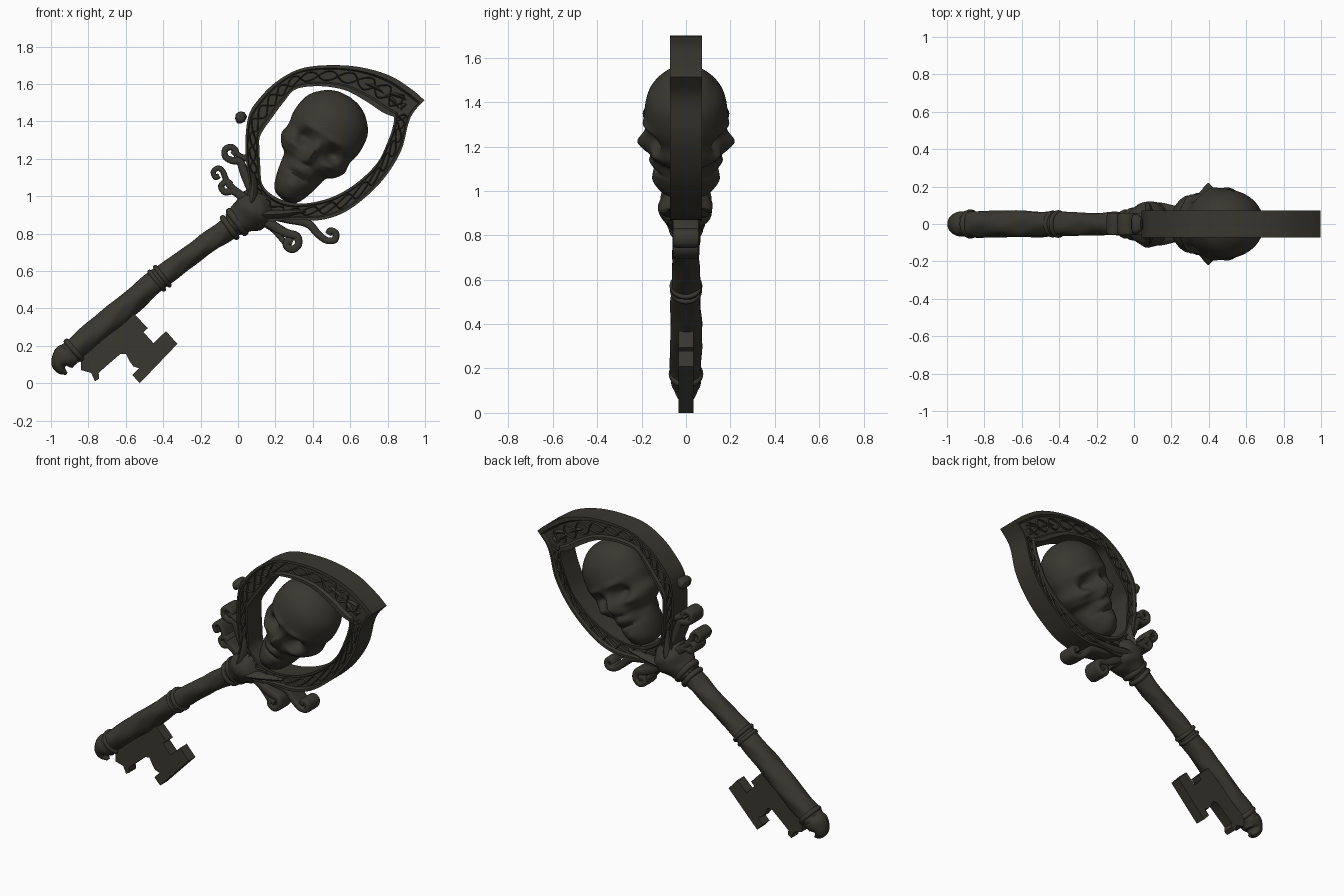
import bpy, bmesh, math
from mathutils import Vector

mat = bpy.data.materials.new("dark_iron")
mat.diffuse_color = (0.040, 0.038, 0.029, 1)


def finish(name, bm, angle=40):
    bmesh.ops.recalc_face_normals(bm, faces=bm.faces)
    me = bpy.data.meshes.new(name)
    bm.to_mesh(me)
    bm.free()
    me.materials.append(mat)
    me.shade_smooth()
    me.set_sharp_from_angle(angle=math.radians(angle))
    ob = bpy.data.objects.new(name, me)
    bpy.context.collection.objects.link(ob)
    return ob


def loft(name, rings, closed=False, angle=40):
    """Skin a list of equal-length rings; cap the ends unless closed."""
    bm = bmesh.new()
    vs = [[bm.verts.new(p) for p in r] for r in rings]
    n = len(vs[0])
    for i in range(len(vs) if closed else len(vs) - 1):
        a, b = vs[i], vs[(i + 1) % len(vs)]
        for j in range(n):
            k = (j + 1) % n
            bm.faces.new((a[j], a[k], b[k], b[j]))
    if not closed:
        bm.faces.new(vs[0])
        bm.faces.new(vs[-1])
    return finish(name, bm, angle)


def spline(pts, n):
    """Catmull-Rom through points of any dimension, n samples per span."""
    p = [Vector(q) for q in pts]
    p = [p[0] * 2 - p[1]] + p + [p[-1] * 2 - p[-2]]
    out = []
    for i in range(1, len(p) - 2):
        a, b, c, d = p[i - 1:i + 3]
        for k in range(n):
            t = k / n
            out.append(0.5 * (2 * b + (c - a) * t + (2 * a - 5 * b + 4 * c - d) * t * t
                              + (3 * b - a - 3 * c + d) * t ** 3))
    return out + [p[-2]]


def sweep(name, pts, n=8, sides=24, e=2, bark=0, angle=40):
    """Sweep a superellipse along an xz path of (x, z, half width, half depth)."""
    path = spline(pts, n)
    rings = []
    for i, p in enumerate(path):
        t = path[min(i + 1, len(path) - 1)] - path[max(i - 1, 0)]
        t = Vector((t[0], t[1])).normalized()
        ring = []
        for j in range(sides):
            th = 2 * math.pi * j / sides
            c, s = math.cos(th), math.sin(th)
            c = math.copysign(abs(c) ** (2 / e), c)
            s = math.copysign(abs(s) ** (2 / e), s)
            k = 1 + bark * math.sin(3 * th + i * 0.35) + bark * 0.7 * math.sin(5 * th - i * 0.6)
            w, d = p[2] * k, p[3] * k
            ring.append((p[0] - t.y * w * c, d * s, p[1] + t.x * w * c))
        rings.append(ring)
    return loft(name, rings, angle=angle)


def ribbon(name, pts, w=0.02, d=0.06):
    """Scroll of constant depth that thickens towards its root."""
    m = len(pts) - 1
    sweep(name, [(x, z, w * (1.5 - 0.5 * min(1, 2 * i / m)), d) for i, (x, z) in enumerate(pts)],
          n=7, sides=20, e=5, angle=50)


# pointed bow frame: matched outer and inner outline points, from the tip over the top
band = spline([
    (.997, 1.513, .815, 1.43), (.93, 1.57, .77, 1.45), (.81, 1.645, .68, 1.51),
    (.65, 1.69, .57, 1.567), (.48, 1.70, .436, 1.588), (.33, 1.68, .31, 1.572),
    (.21, 1.615, .25, 1.51), (.125, 1.535, .19, 1.43), (.06, 1.44, .12, 1.325),
    (.04, 1.305, .115, 1.25), (.045, 1.17, .12, 1.15), (.06, 1.06, .13, 1.064),
    (.05, .96, .185, 1.005), (.15, .87, .275, .968), (.30, .875, .38, .963),
    (.44, .872, .516, 1.0), (.57, .914, .64, 1.075), (.70, 1.01, .746, 1.18),
    (.80, 1.12, .80, 1.29), (.875, 1.25, .825, 1.36), (.91, 1.385, .835, 1.41),
    (.94, 1.45, .83, 1.425), (.997, 1.513, .815, 1.43)], 6)
half = [(0, .073), (.14, .073), (.2, .055), (.8, .055), (.86, .073), (1, .073)]
section = half + [(s, -y) for s, y in reversed(half)]


def on_band(q, s):
    return q[0] + (q[2] - q[0]) * s, q[1] + (q[3] - q[1]) * s


rings = []
for q in band[:-1]:
    rings.append([(on_band(q, s)[0], y, on_band(q, s)[1]) for s, y in section])
loft("bow_frame", rings, closed=True, angle=30)

# wavy vine relief lying in the frame groove on both faces
for k, ph in enumerate((0, math.pi)):
    vine = []
    for i in range(4, len(band) - 5, 2):
        x, z = on_band(band[i], .5 + .24 * math.sin(i * .75 + ph))
        vine.append((x, z, .008, .067))
    sweep("frame_vine_%d" % k, vine, n=3, sides=8)

# leaves at the wide pointed end of the frame
for k, (x, z, dx, dz) in enumerate([(.90, 1.515, -.10, .03), (.86, 1.47, -.07, .07),
                                    (.90, 1.49, -.03, -.03), (.78, 1.55, -.10, .05)]):
    sweep("tip_leaf_%d" % k, [(x, z, .004, .06), (x + dx * .5, z + dz * .5 + .01, .018, .071),
                              (x + dx, z + dz, .004, .06)], n=6, sides=12)

# shaft with a bark-like twisted relief
shaft = [(-.93, .128, .062, .062), (-.86, .19, .066, .07), (-.64, .375, .066, .071),
         (-.42, .56, .060, .066), (-.21, .715, .055, .06), (-.02, .85, .062, .066)]
sweep("shaft", shaft, n=14, sides=36, bark=.035)


# ring collars
def collar(name, x, z, r, ang, h=.016):
    c, s = math.cos(math.radians(ang)) * h, math.sin(math.radians(ang)) * h
    sweep(name, [(x + c * t, z + s * t, r * k, r * k) for t, k in
                 ((-1, .8), (-.7, .95), (0, 1), (.7, .95), (1, .8))], n=3, sides=32)


collar("end_collar", -.875, .175, .078, 41)
collar("middle_collar_low", -.435, .548, .072, 39, .013)
collar("middle_collar_high", -.405, .572, .074, 38, .013)
collar("upper_collar_low", -.045, .832, .078, 36)
collar("upper_collar_high", -.005, .862, .088, 36, .02)

# hooked end of the shaft
sweep("end_hook", [(-.885, .165, .05, .06), (-.925, .14, .068, .068), (-.953, .105, .047, .055),
                   (-.945, .072, .027, .04), (-.915, .05, .007, .015)], n=8, sides=24)

# flat key bit
outline = [(-.84, .20), (-.84, .07), (-.785, .055), (-.765, .01), (-.742, .025), (-.745, .055),
           (-.70, .095), (-.63, .155), (-.60, .157), (-.58, .118), (-.56, .09), (-.53, .08),
           (-.565, .043), (-.525, 0), (-.324, .21), (-.385, .278), (-.452, .214),
           (-.505, .273), (-.482, .294), (-.545, .36), (-.60, .41)]
loft("key_bit", [[(x, y, z) for x, z in outline] for y in (-.034, .034)])

# hub where shaft and frame meet
sweep("hub", [(-.03, .845, .065, .07), (.02, .88, .085, .095), (.07, .915, .108, .122),
              (.12, .95, .105, .11), (.16, .98, .065, .06)], n=8, sides=32, bark=.025)
# strap leaves flowing from the hub along the frame
sweep("hub_strap_left", [(.03, .88, .03, .09), (.07, .96, .03, .115), (.085, 1.04, .026, .095),
                         (.085, 1.13, .012, .07)], sides=16)
sweep("hub_strap_right", [(.04, .88, .03, .09), (.13, .90, .03, .115), (.23, .905, .026, .095),
                          (.36, .92, .012, .07)], sides=16)

# scrolls beside the bow
ribbon("scroll_left_top", [(.07, 1.04), (.035, 1.12), (.01, 1.185), (-.03, 1.19), (-.067, 1.21),
                           (-.068, 1.25), (-.035, 1.262), (-.012, 1.24), (-.03, 1.222)], .017)
ribbon("scroll_left_link", [(.06, 1.2), (.02, 1.21), (-.01, 1.23)], .015)
ribbon("scroll_left_outer", [(.06, .98), (.0, 1.02), (-.055, 1.07), (-.08, 1.13), (-.105, 1.15),
                             (-.132, 1.13), (-.12, 1.10), (-.10, 1.11)], .014)
ribbon("scroll_left_low", [(.05, .97), (-.02, 1.025), (-.07, 1.022), (-.09, 1.055),
                           (-.06, 1.078), (-.035, 1.06)], .016)
ribbon("scroll_right_inner", [(.08, .89), (.15, .865), (.215, .825), (.265, .80), (.315, .785),
                              (.322, .74), (.29, .715), (.26, .735), (.268, .762), (.292, .752)], .02)
ribbon("scroll_right_inner_stem", [(.1, .88), (.18, .83), (.235, .77), (.26, .735)], .015, .05)
ribbon("scroll_right_outer", [(.14, .91), (.26, .88), (.37, .855), (.425, .80), (.47, .765),
                              (.515, .765), (.523, .80), (.495, .815), (.482, .795)], .018)
sweep("scroll_bud", [(-.012, 1.405, .012, .03), (.0, 1.41, .026, .05), (.02, 1.425, .03, .05),
                     (.042, 1.437, .014, .03)], sides=16, e=3)

# skull with a face on both sides: (height, half width, half depth) levels
levels = spline([(-.388, .012, .02), (-.375, .055, .085), (-.345, .082, .125), (-.29, .103, .142),
                 (-.22, .12, .15), (-.172, .132, .158), (-.14, .17, .166), (-.09, .20, .17),
                 (-.03, .195, .178), (.05, .208, .188), (.15, .193, .170), (.222, .135, .118),
                 (.258, .07, .065), (.268, .01, .01)], 7)
# facial features: (across, height, spread across, spread height, push out)
features = [(.085, -.045, .042, .036, -.06), (0, -.10, .022, .05, .05), (.12, -.105, .04, .022, .022),
            (.07, .022, .06, .016, .016), (0, -.235, .07, .009, -.024), (.11, -.2, .03, .04, -.03),
            (0, -.165, .02, .012, -.02), (0, -.2, .06, .018, .012), (0, -.30, .05, .03, .012)]
rings = []
for b, w, d in levels:
    ring = []
    for j in range(96):
        th = 2 * math.pi * j / 96
        a, s = w * math.cos(th), math.sin(th)
        push = sum(k * math.exp(-((abs(a) - fa) / sa) ** 2 - ((b - fb) / sb) ** 2)
                   for fa, fb, sa, sb, k in features)
        y = d * s + push * math.copysign(min(1, abs(s) * 1.4), s) * (abs(s) > 1e-6)
        a -= .012
        ring.append((.46 + a * .84 + b * .54, y, 1.30 - a * .54 + b * .84))
    rings.append(ring)
loft("skull", rings, angle=70)
